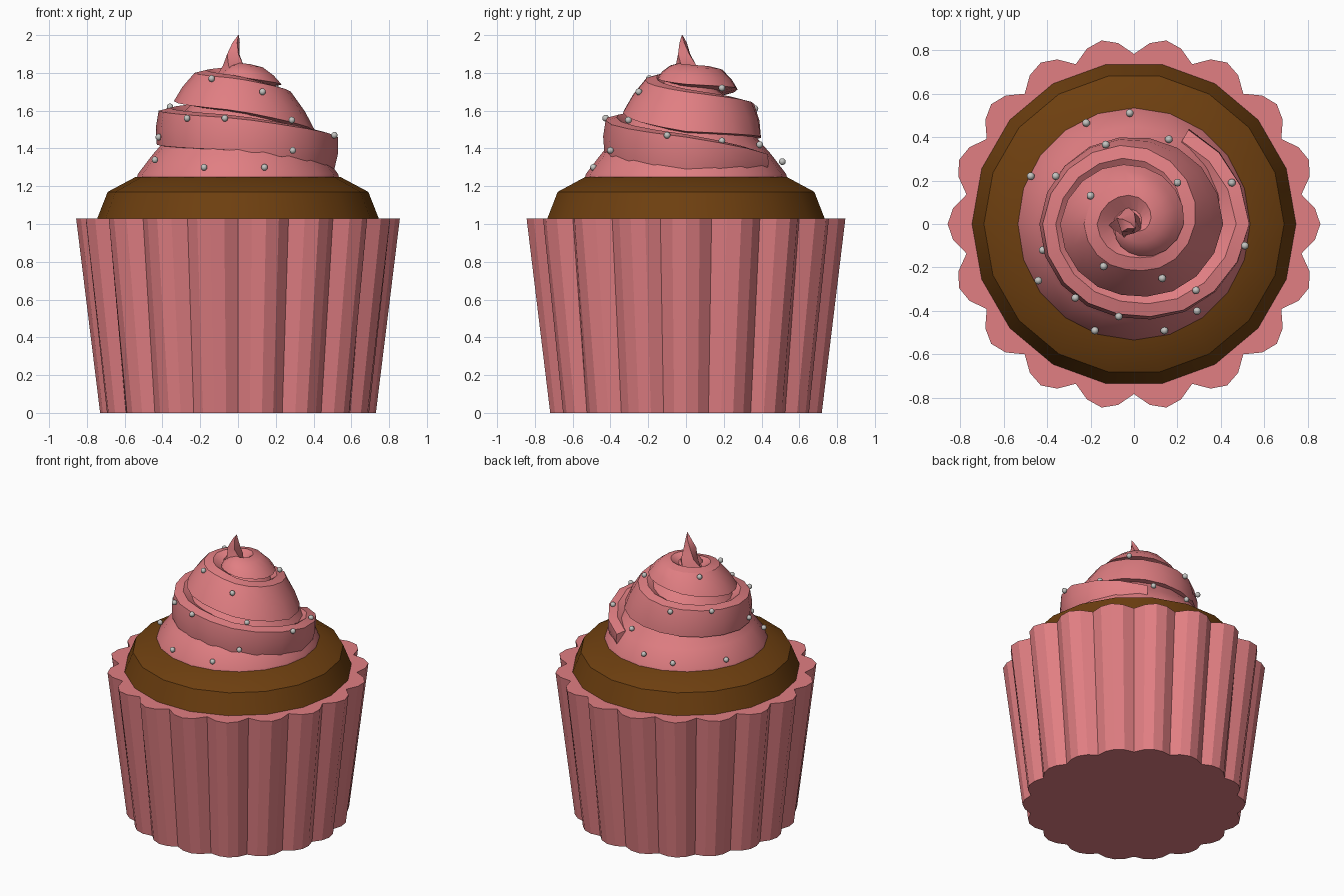
import bpy, bmesh, math
from mathutils import Vector

if "Cube" in bpy.data.objects:
    bpy.data.objects.remove(bpy.data.objects["Cube"])


def material(name, rgb):
    m = bpy.data.materials.new(name)
    m.diffuse_color = (*rgb, 1)
    m.use_nodes = True
    m.node_tree.nodes["Principled BSDF"].inputs["Base Color"].default_value = m.diffuse_color
    return m


PINK = material("pink", (0.75, 0.21, 0.225))
BROWN = material("chocolate_brown", (0.155, 0.05, 0.005))
SILVER = material("silver", (0.55, 0.55, 0.53))


def loft(name, rings, mat, smooth=30):
    """Skin a list of equal-length closed rings and cap both ends."""
    bm = bmesh.new()
    rows = [[bm.verts.new(p) for p in ring] for ring in rings]
    n = len(rows[0])
    for a, b in zip(rows, rows[1:]):
        for i in range(n):
            j = (i + 1) % n
            bm.faces.new((a[i], a[j], b[j], b[i]))
    bm.faces.new(rows[0][::-1])
    bm.faces.new(rows[-1])
    bmesh.ops.recalc_face_normals(bm, faces=bm.faces)
    me = bpy.data.meshes.new(name)
    bm.to_mesh(me)
    bm.free()
    me.materials.append(mat)
    ob = bpy.data.objects.new(name, me)
    bpy.context.collection.objects.link(ob)
    bpy.context.view_layer.objects.active = ob
    ob.select_set(True)
    bpy.ops.object.shade_smooth_by_angle(angle=math.radians(smooth))
    ob.select_set(False)
    return ob


def polar(r, deg, z):
    a = math.radians(deg)
    return Vector((r * math.cos(a), r * math.sin(a), z))


def revolve(name, profile, sides, mat, smooth=30):
    rings = [[polar(r, 360 * i / sides, z) for i in range(sides)] for r, z in profile]
    return loft(name, rings, mat, smooth)


# Paper wrapper: 18 scalloped pleats, four points each
def scallops(peak, mid, valley, z):
    radii = (peak, mid, valley, mid)
    return [polar(radii[i % 4], 5 * i, z) for i in range(72)]


loft("wrapper", [scallops(0.73, 0.718, 0.685, 0),
                 scallops(0.857, 0.835, 0.782, 1.03)], PINK, 20)

# Cake top
revolve("cake_top", [(0.70, 0.98), (0.745, 1.03), (0.69, 1.17), (0.54, 1.25), (0.1, 1.252)],
        18, BROWN, 40)

# Frosting skirt and hidden core under the swirl
revolve("frosting_base", [(0.535, 1.245), (0.53, 1.265), (0.45, 1.37), (0.38, 1.45),
                          (0.28, 1.6), (0.16, 1.72), (0.03, 1.82)], 20, PINK)

# Frosting swirl: (angle, lower radius, lower z, upper radius, upper z), climbing clockwise
KEYS = [(60, 0.49, 1.27, 0.50, 1.37), (0, 0.51, 1.29, 0.53, 1.46),
        (-90, 0.43, 1.39, 0.42, 1.56), (-180, 0.43, 1.42, 0.42, 1.60),
        (-270, 0.40, 1.46, 0.36, 1.64), (-360, 0.41, 1.49, 0.28, 1.70),
        (-450, 0.33, 1.60, 0.21, 1.77), (-540, 0.34, 1.65, 0.23, 1.80),
        (-630, 0.27, 1.72, 0.19, 1.82), (-720, 0.23, 1.74, 0.13, 1.83),
        (-810, 0.14, 1.78, 0.08, 1.84), (-900, 0.08, 1.79, 0.04, 1.83)]


def swirl_section(angle):
    for a, b in zip(KEYS, KEYS[1:]):
        if b[0] <= angle <= a[0]:
            f = (a[0] - angle) / (a[0] - b[0])
            rl, zl, ru, zu = (p + (q - p) * f for p, q in zip(a[1:], b[1:]))
            break
    prof = [(rl - 0.16, zl - 0.02), (rl, zl), ((rl + ru) / 2 + 0.01, (zl + zu) / 2),
            (ru, zu), (ru - 0.06, zu + 0.015), (ru - 0.13, zu - 0.03)]
    return [polar(max(r, 0.01), angle, z) for r, z in prof]


loft("frosting_swirl", [swirl_section(a) for a in range(60, -901, -20)], PINK)

# Curled peak of the frosting: twisted, tapering four-sided tip
TIP = [(-0.03, -0.005, 1.78, 0.085), (-0.025, 0.0, 1.84, 0.06),
       (-0.025, -0.01, 1.90, 0.042), (-0.01, -0.015, 1.96, 0.02), (0.003, -0.02, 2.0, 0.002)]
loft("frosting_tip", [[Vector((x, y, 0)) + polar(r, 90 * i - 25 * k, z) for i in range(4)]
                      for k, (x, y, z, r) in enumerate(TIP)], PINK)

# Sugar pearls
PEARLS = [(-0.02, 0.51, 1.33), (-0.22, 0.465, 1.30), (0.16, 0.39, 1.42), (-0.13, 0.365, 1.61),
          (-0.475, 0.22, 1.30), (-0.36, 0.22, 1.62), (-0.20, 0.13, 1.79), (0.20, 0.19, 1.72),
          (0.45, 0.19, 1.44), (0.51, -0.10, 1.47), (-0.42, -0.12, 1.46), (-0.44, -0.26, 1.34),
          (-0.14, -0.195, 1.77), (0.13, -0.25, 1.70), (0.285, -0.305, 1.55),
          (-0.27, -0.34, 1.56), (-0.07, -0.425, 1.56), (0.29, -0.40, 1.39),
          (-0.18, -0.49, 1.30), (0.14, -0.49, 1.30)]
for i, p in enumerate(PEARLS):
    bpy.ops.mesh.primitive_uv_sphere_add(segments=10, ring_count=6, radius=0.018, location=p)
    ob = bpy.context.object
    ob.name = f"sugar_pearl_{i + 1}"
    ob.data.materials.append(SILVER)
    bpy.ops.object.shade_smooth()
    ob.select_set(False)
